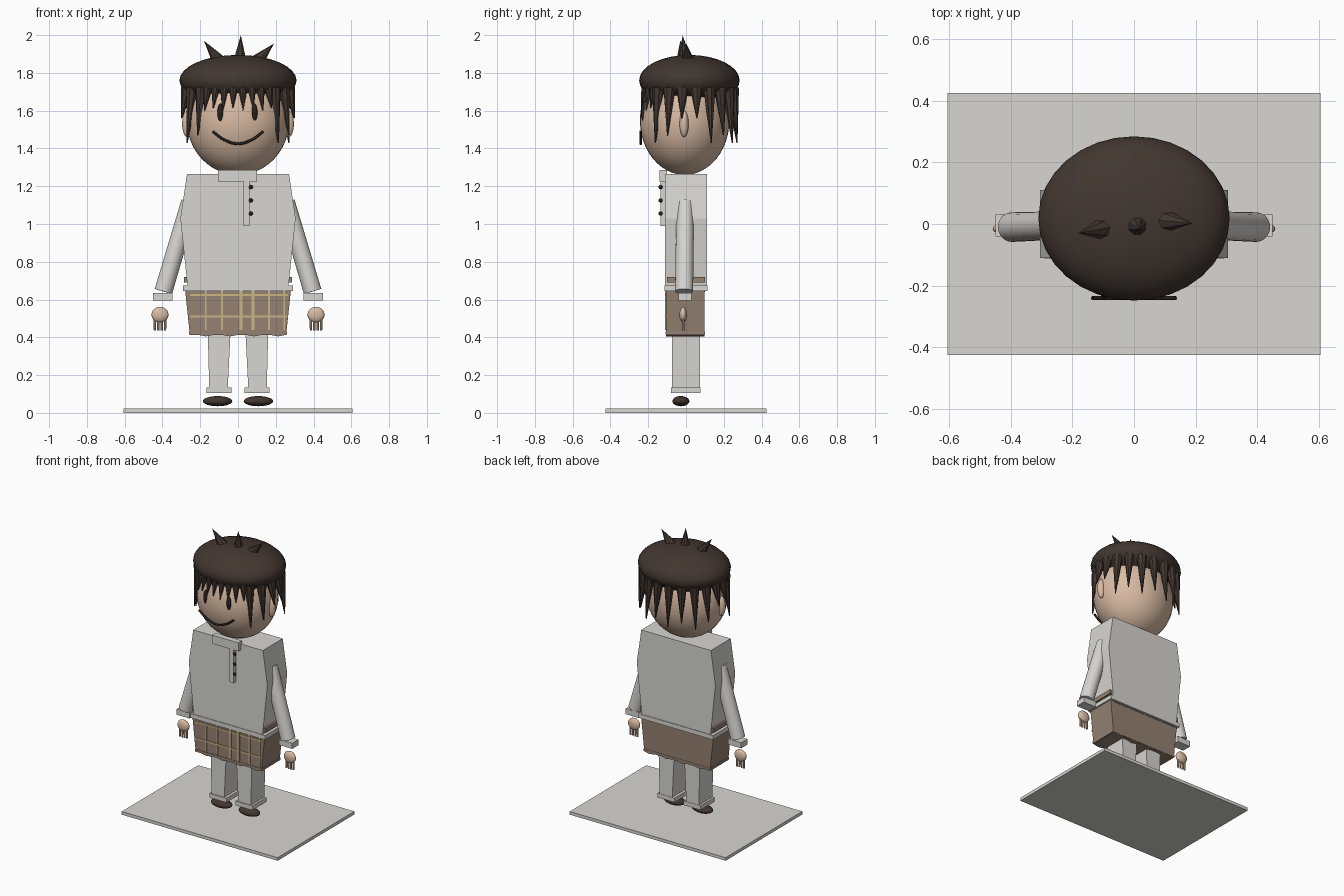
import bpy, bmesh
from math import cos, sin, radians
from mathutils import Vector, Matrix

if "Cube" in bpy.data.objects:
    bpy.data.objects.remove(bpy.data.objects["Cube"])


def material(name, rgb):
    m = bpy.data.materials.new(name)
    m.use_nodes = True
    m.diffuse_color = (*rgb, 1)
    m.node_tree.nodes["Principled BSDF"].inputs["Base Color"].default_value = (*rgb, 1)
    return m


CLOTH = material("off_white", (0.68, 0.67, 0.64))
SKIN = material("skin", (0.70, 0.50, 0.37))
HAIR = material("dark_brown", (0.055, 0.038, 0.030))
SKIRT = material("brown_cloth", (0.30, 0.225, 0.17))
STRIPE = material("straw", (0.60, 0.47, 0.23))
INK = material("near_black", (0.022, 0.015, 0.012))


def finish(name, bm, mat, smooth=False):
    bmesh.ops.recalc_face_normals(bm, faces=bm.faces)
    mesh = bpy.data.meshes.new(name)
    bm.to_mesh(mesh)
    bm.free()
    mesh.materials.append(mat)
    ob = bpy.data.objects.new(name, mesh)
    bpy.context.collection.objects.link(ob)
    if smooth:
        bpy.ops.object.select_all(action='DESELECT')
        bpy.context.view_layer.objects.active = ob
        ob.select_set(True)
        bpy.ops.object.shade_smooth_by_angle(angle=radians(40))
    return ob


def box(name, mat, xs, ys, zs):
    lo, hi = Vector((xs[0], ys[0], zs[0])), Vector((xs[1], ys[1], zs[1]))
    bm = bmesh.new()
    m = Matrix.Translation((lo + hi) / 2) @ Matrix.Diagonal((*(hi - lo), 1))
    bmesh.ops.create_cube(bm, size=1, matrix=m)
    return finish(name, bm, mat)


def ball(name, mat, centre, radii, segments=32, rings=18):
    bm = bmesh.new()
    m = Matrix.Translation(centre) @ Matrix.Diagonal((*radii, 1))
    bmesh.ops.create_uvsphere(bm, u_segments=segments, v_segments=rings, radius=1, matrix=m)
    return finish(name, bm, mat, True)


def rod(name, mat, a, b, r1, r2, sides=24):
    a, b = Vector(a), Vector(b)
    m = Matrix.Translation((a + b) / 2) @ (b - a).to_track_quat('Z', 'Y').to_matrix().to_4x4()
    bm = bmesh.new()
    bmesh.ops.create_cone(bm, cap_ends=True, segments=sides, radius1=r1, radius2=r2,
                          depth=(b - a).length, matrix=m)
    return finish(name, bm, mat, True)


def slab(name, mat, outline, y0, y1):
    """Extrude an (x, z) outline from y0 to y1."""
    bm = bmesh.new()
    face = bm.faces.new([bm.verts.new((x, y0, z)) for x, z in outline])
    out = bmesh.ops.extrude_face_region(bm, geom=[face])
    verts = [v for v in out["geom"] if isinstance(v, bmesh.types.BMVert)]
    bmesh.ops.translate(bm, verts=verts, vec=(0, y1 - y0, 0))
    return finish(name, bm, mat)


def mirrored(right_half):
    return right_half + [(-x, z) for x, z in reversed(right_half)]


# Base plate
box("base_plate", CLOTH, (-0.605, 0.605), (-0.425, 0.425), (0, 0.022))

# Shirt body, hem, collar, placket and buttons
slab("shirt_body", CLOTH, mirrored([(0.265, 0.65), (0.305, 1.03), (0.27, 1.265)]), -0.11, 0.11)
box("shirt_hem", CLOTH, (-0.29, 0.29), (-0.114, 0.114), (0.645, 0.675))
box("collar", CLOTH, (-0.105, 0.10), (-0.14, -0.10), (1.225, 1.285))
box("placket", CLOTH, (0.03, 0.06), (-0.135, -0.105), (0.99, 1.23))
for i in range(3):
    ball("button", INK, (0.068, -0.135, 1.055 + 0.07 * i), (0.011, 0.011, 0.011), 12, 8)

# Skirt with a wavy lower edge, waistband and bottom trim
wave = [(-0.255 + 0.0425 * i, 0.405 + 0.008 * (i % 3 != 2)) for i in range(13)]
slab("skirt", SKIRT, wave + [(0.28, 0.65), (-0.28, 0.65)], -0.105, 0.098)
box("waistband", SKIRT, (-0.287, 0.287), (-0.10, 0.10), (0.69, 0.72))
box("waist_filler", SKIRT, (-0.262, 0.262), (-0.10, 0.10), (0.64, 0.70))
box("skirt_trim", SKIRT, (-0.26, 0.26), (-0.108, 0.10), (0.415, 0.432))

# Check stripes on the skirt front
for x, w in ((-0.17, 0.004), (-0.085, 0.005), (0.015, 0.008),
             (0.08, 0.008), (0.165, 0.005), (0.245, 0.004)):
    box("upright_stripe", STRIPE, (x - w, x + w), (-0.112, -0.104), (0.44, 0.645))
for z in (0.51, 0.625):
    box("level_stripe", STRIPE, (-0.255, 0.265), (-0.111, -0.104), (z - 0.005, z + 0.005))

# Head, face and cap of hair
ball("head", SKIN, (0, -0.007, 1.55), (0.272, 0.237, 0.29), 40, 24)
ball("hair_cap", HAIR, (0, 0.018, 1.76), (0.31, 0.266, 0.135), 32, 16)
for x in (-0.093, 0.087):
    ball("eye", INK, (x, -0.225, 1.59), (0.016, 0.014, 0.048), 16, 10)

curve = bpy.data.curves.new("mouth", 'CURVE')
curve.dimensions = '3D'
curve.bevel_depth = 0.007
curve.bevel_resolution = 2
spline = curve.splines.new('BEZIER')
smile = [(-0.135, 1.49), (-0.075, 1.447), (0, 1.425), (0.075, 1.447), (0.135, 1.49)]
spline.bezier_points.add(len(smile) - 1)
for p, (x, z) in zip(spline.bezier_points, smile):
    p.co = (x, -0.24, z)
    p.handle_left_type = p.handle_right_type = 'AUTO'
curve.materials.append(INK)
bpy.context.collection.objects.link(bpy.data.objects.new("mouth", curve))

# Hair spikes on the crown
for base, tip in (((-0.10, -0.015, 1.86), (-0.18, -0.03, 1.97)),
                  ((0.01, -0.005, 1.86), (0.015, -0.018, 2.0)),
                  ((0.10, 0.01, 1.86), (0.19, 0.002, 1.955))):
    rod("hair_spike", HAIR, base, tip, 0.038, 0, 8)


def lock(angle, tip_z, radius):
    c, s = cos(radians(angle)), sin(radians(angle))
    rod("hair_lock", HAIR, (0.272 * c, 0.018 + 0.232 * s, 1.72),
        (0.302 * c, 0.018 + 0.255 * s, tip_z), radius, 0.003, 8)


# Long locks round the sides and back, short fringe in front
for i in range(16):
    angle = -45 + 18 * i
    near_ear = abs(cos(radians(angle))) > 0.97
    lock(angle, 1.56 if near_ear else 1.43 + 0.04 * (i % 2), 0.034)
for i in range(8):
    lock(234 + 10.3 * i, 1.60 + 0.015 * (i % 2), 0.024)

# Paired parts
for side, s in (("left", 1), ("right", -1)):
    def span(a, b):
        return sorted((s * a, s * b))

    ball(side + "_ear", SKIN, (s * 0.268, -0.01, 1.53), (0.028, 0.024, 0.07), 16, 12)
    rod(side + "_sleeve", CLOTH, (s * 0.255, -0.005, 1.117), (s * 0.395, -0.01, 0.643), 0.046, 0.048)
    box(side + "_cuff", CLOTH, span(0.347, 0.449), (-0.04, 0.03), (0.596, 0.635))
    ball(side + "_hand", SKIN, (s * 0.413, -0.015, 0.52), (0.045, 0.02, 0.041), 20, 14)
    for i in range(4):
        x = s * (0.386 + 0.018 * i)
        rod(side + "_finger", SKIN, (x, -0.015, 0.505), (x, -0.015, 0.437), 0.007, 0.006, 8)
    slab(side + "_trouser_leg", CLOTH,
         [(s * 0.055, 0.12), (s * 0.152, 0.12), (s * 0.165, 0.62), (s * 0.03, 0.62)], -0.075, 0.075)
    box(side + "_trouser_cuff", CLOTH, span(0.035, 0.167), (-0.08, 0.077), (0.105, 0.135))
    ball(side + "_shoe", HAIR, (s * 0.108, -0.027, 0.062), (0.078, 0.045, 0.027), 24, 12)
